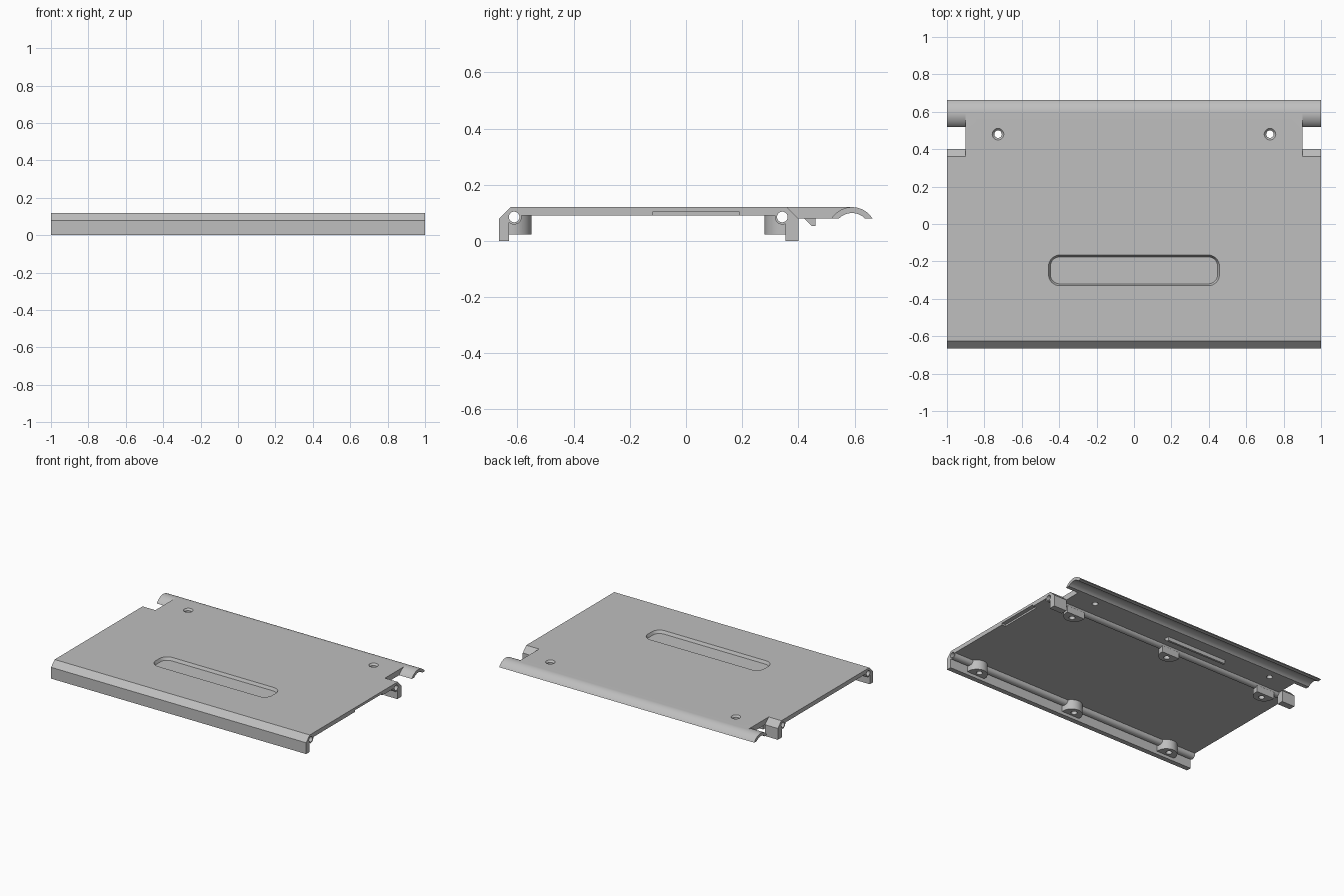
import bpy, bmesh, math

if "Cube" in bpy.data.objects:
    bpy.data.objects.remove(bpy.data.objects["Cube"])

grey = bpy.data.materials.new("light grey")
grey.diffuse_color = (0.52, 0.52, 0.52, 1)
grey.use_nodes = True
grey.node_tree.nodes["Principled BSDF"].inputs["Base Color"].default_value = grey.diffuse_color


def loft(name, rings, close=True):
    """Solid skinned through equal-length rings of points."""
    bm = bmesh.new()
    vs = [[bm.verts.new(p) for p in r] for r in rings]
    n = len(vs[0])
    for a, b in zip(vs, vs[1:]):
        for i in range(n):
            j = (i + 1) % n
            bm.faces.new((a[i], a[j], b[j], b[i]))
    bm.faces.new(vs[0][::-1])
    bm.faces.new(vs[-1])
    bmesh.ops.recalc_face_normals(bm, faces=bm.faces)
    me = bpy.data.meshes.new(name)
    bm.to_mesh(me)
    bm.free()
    ob = bpy.data.objects.new(name, me)
    bpy.context.collection.objects.link(ob)
    me.materials.append(grey)
    return ob


def bar(name, yz, x0, x1):
    return loft(name, [[(x, y, z) for y, z in yz] for x in (x0, x1)])


def post(name, xy, z0, z1):
    return loft(name, [[(x, y, z) for x, y in xy] for z in (z0, z1)])


def arc(cx, cy, r, a0, a1, n):
    return [(cx + r * math.cos(math.radians(a0 + (a1 - a0) * i / n)),
             cy + r * math.sin(math.radians(a0 + (a1 - a0) * i / n))) for i in range(n + 1)]


def circle(cx, cy, r, n=32):
    return arc(cx, cy, r, 0, 360, n)[:-1]


def rounded(cx, cy, w, d, r):
    pts = []
    for sx, sy, a in ((1, 1, 0), (-1, 1, 90), (-1, -1, 180), (1, -1, 270)):
        pts += arc(cx + sx * (w - r), cy + sy * (d - r), r, a, a + 90, 8)
    return pts


def combine(target, others, op):
    for o in others:
        m = target.modifiers.new(o.name, 'BOOLEAN')
        m.operation, m.object, m.solver = op, o, 'EXACT'
    bpy.context.view_layer.update()
    dg = bpy.context.evaluated_depsgraph_get()
    me = bpy.data.meshes.new_from_object(target.evaluated_get(dg))
    target.modifiers.clear()
    target.data = me
    for o in others:
        bpy.data.objects.remove(o)


# Plate with front lip and curled rear edge
CY, CZ, RO, RI = 0.591, 0.034, 0.086, 0.065
ao = math.degrees(math.asin((0.08 - CZ) / RO))
ai = math.degrees(math.asin((0.08 - CZ) / RI))
profile = [(-0.665, 0), (-0.665, 0.08), (-0.625, 0.12)]
profile += arc(CY, CZ, RO, 90, ao, 14)
profile += arc(CY, CZ, RI, ai, 180 - ai, 20)
profile += [(0.36, 0.08), (0.36, 0.09), (-0.63, 0.09), (-0.63, 0)]
plate = bar("cover_plate", profile, -1, 1)

# Corner notches that leave the curl free at both ends
notch = [(0.36, 0.2), (0.36, 0.05), (0.517, 0.05)] + arc(CY, CZ, RO, 180 - ao, 90, 14) + [(CY, 0.2)]
combine(plate, [bar("notch", notch, *sorted((s * 0.9, s * 1.1))) for s in (-1, 1)], 'DIFFERENCE')

# Pin tubes, bosses, rear end blocks and catch
adds = [bar("tube", circle(y, 0.085, 0.027), -1, 1) for y in (-0.612, 0.343)]
for x in (-0.79, 0, 0.79):
    adds.append(post("front_boss", [(x + 0.07, -0.635)] + arc(x, -0.62, 0.07, 0, 180, 24)
                     + [(x - 0.07, -0.635)], 0.022, 0.1))
    adds.append(post("rear_boss", [(x - 0.07, 0.365)] + arc(x, 0.35, 0.07, 180, 360, 24)
                     + [(x + 0.07, 0.365)], 0.022, 0.1))
block = [(0.355, 0), (0.40, 0), (0.40, 0.08), (0.36, 0.12), (0.355, 0.12)]
adds += [bar("end_block", block, *sorted((s * 0.9, s))) for s in (-1, 1)]
adds.append(bar("catch", [(0.41, 0.09), (0.42, 0.08), (0.447, 0.053), (0.462, 0.053), (0.462, 0.09)],
                -0.37, 0.10))
combine(plate, adds, 'UNION')

# Pin bores, boss holes, countersunk holes, grip recess and side slot
cuts = [bar("bore", circle(y, 0.085, 0.019), -1.1, 1.1) for y in (-0.612, 0.343)]
for x in (-0.79, 0, 0.79):
    for y in (-0.595, 0.325):
        cuts.append(post("boss_hole", circle(x, y, 0.02, 24), -0.1, 0.06))
for x in (-0.727, 0.727):
    cuts.append(loft("countersink", [[(px, py, z) for px, py in circle(x, 0.48, r)]
                                     for z, r in ((0, 0.02), (0.108, 0.02), (0.12, 0.031), (0.2, 0.031))]))
cuts.append(loft("recess", [[(px, py, z) for px, py in rounded(0, -0.248, 0.447 + e, 0.072 + e, 0.05 + e)]
                            for z, e in ((0.1, 0), (0.12, 0.01), (0.13, 0.01))]))
cuts.append(bar("slot", [(-0.12, 0.08), (0.19, 0.08), (0.19, 0.102), (-0.12, 0.102)], 0.97, 1.1))
combine(plate, cuts, 'DIFFERENCE')

bpy.context.view_layer.objects.active = plate
plate.select_set(True)
bpy.ops.object.shade_smooth_by_angle(angle=math.radians(30))
